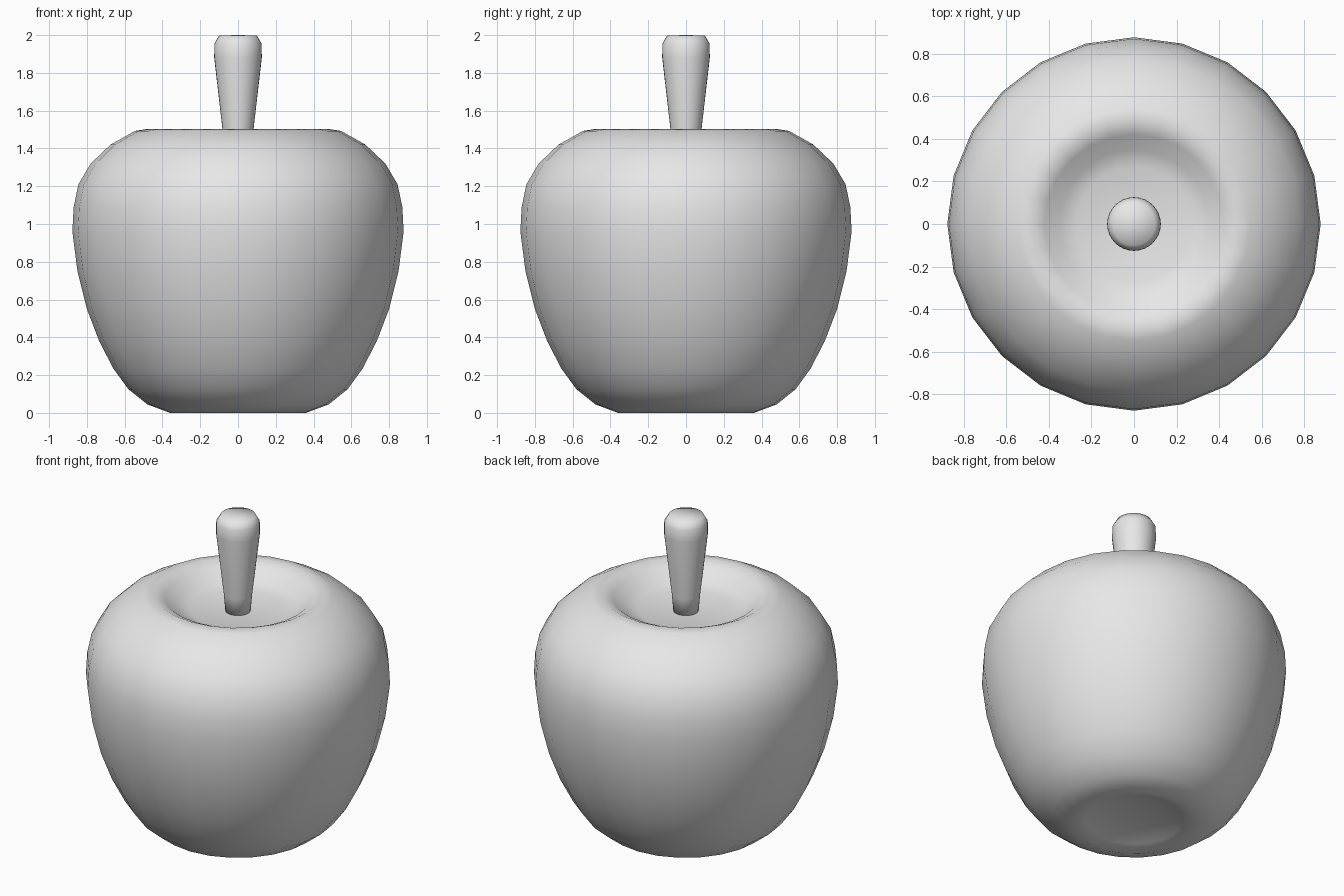
import bpy
import bmesh
import math
from mathutils import Matrix, Vector

cube = bpy.data.objects.get("Cube")
if cube:
    bpy.data.objects.remove(cube, do_unlink=True)

# One flat grey for the whole model
grey = bpy.data.materials.new("light grey")
grey.use_nodes = True
colour = (0.8, 0.8, 0.8, 1)
grey.diffuse_color = colour
grey.node_tree.nodes["Principled BSDF"].inputs["Base Color"].default_value = colour


def lathe(name, profile, sides):
    """Spin a (radius, height) profile that starts and ends on the z axis."""
    bm = bmesh.new()
    verts = [bm.verts.new((r, 0, z)) for r, z in profile]
    edges = [bm.edges.new(pair) for pair in zip(verts, verts[1:])]
    bmesh.ops.spin(bm, geom=verts + edges, cent=(0, 0, 0), axis=(0, 0, 1),
                   angle=math.tau, steps=sides)
    bmesh.ops.remove_doubles(bm, verts=bm.verts, dist=0.0005)
    bmesh.ops.recalc_face_normals(bm, faces=bm.faces)
    for face in bm.faces:
        face.smooth = True
    mesh = bpy.data.meshes.new(name)
    bm.to_mesh(mesh)
    bm.free()
    mesh.materials.append(grey)
    obj = bpy.data.objects.new(name, mesh)
    bpy.context.collection.objects.link(obj)
    return obj


# Fruit body, from the hollow underneath to the dimple on top
lathe("apple_body", [
    (0, 0.05), (0.2, 0.045), (0.28, 0.02), (0.36, 0),
    (0.48, 0.045), (0.58, 0.125), (0.66, 0.235), (0.735, 0.38),
    (0.80, 0.55), (0.85, 0.75), (0.877, 0.96), (0.87, 1.09),
    (0.845, 1.21), (0.78, 1.32), (0.675, 1.42), (0.545, 1.493),
    (0.48, 1.503), (0.42, 1.475), (0.35, 1.42), (0.27, 1.395), (0, 1.39),
], 24)

# Stem, widening upwards to a rounded end
lathe("stem", [
    (0, 1.36), (0.07, 1.36), (0.082, 1.5), (0.126, 1.88),
    (0.125, 1.955), (0.1, 1.998), (0, 2.0),
], 32)
